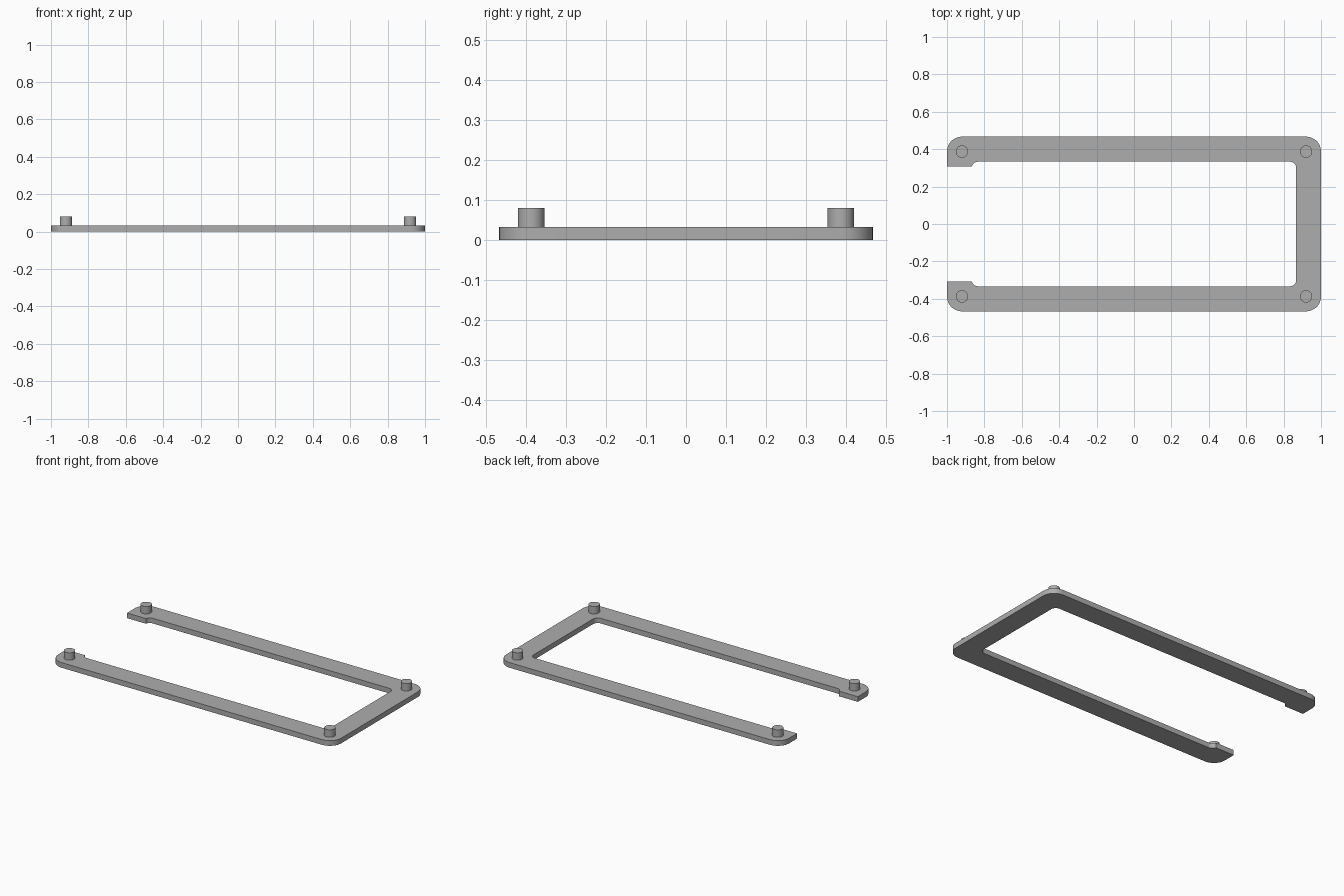
import bpy, bmesh
from math import sin, cos, asin, pi

if "Cube" in bpy.data.objects:
    bpy.data.objects.remove(bpy.data.objects["Cube"], do_unlink=True)

HALF_X, HALF_Y, THICK = 1.0, 0.467, 0.033
OUTER_R, INNER_R = 0.08, 0.033
HOLE_X, HOLE_Y, GAP_Y = 0.867, 0.333, 0.307
PEG_R, PEG_TOP = 0.033, 0.08
PEG_X, PEG_Y = HALF_X - OUTER_R, HALF_Y - OUTER_R

grey = bpy.data.materials.new("grey plastic")
grey.use_nodes = True
colour = (0.42, 0.42, 0.42, 1)
grey.diffuse_color = colour
grey.node_tree.nodes["Principled BSDF"].inputs["Base Color"].default_value = colour


def arc(cx, cy, r, start, end, steps=12):
    """Points along a circular arc, angles in radians."""
    angles = [start + (end - start) * i / steps for i in range(steps + 1)]
    return [(cx + r * cos(a), cy + r * sin(a)) for a in angles]


def finish(bm, name):
    bmesh.ops.recalc_face_normals(bm, faces=bm.faces)
    mesh = bpy.data.meshes.new(name)
    bm.to_mesh(mesh)
    bm.free()
    mesh.materials.append(grey)
    obj = bpy.data.objects.new(name, mesh)
    bpy.context.collection.objects.link(obj)
    bpy.ops.object.select_all(action="DESELECT")
    obj.select_set(True)
    bpy.context.view_layer.objects.active = obj
    bpy.ops.object.shade_smooth_by_angle(angle=0.6)
    return obj


# U-shaped plate: the back half of the outline, then its mirror image
hole_cx, hole_cy = HOLE_X - INNER_R, HOLE_Y - INNER_R
lip = pi - asin((GAP_Y - hole_cy) / INNER_R)
half = [(-HALF_X, GAP_Y)]
half += arc(-PEG_X, PEG_Y, OUTER_R, pi, pi / 2)
half += arc(PEG_X, PEG_Y, OUTER_R, pi / 2, 0)
inner = arc(hole_cx, hole_cy, INNER_R, 0, pi / 2)
inner += arc(-hole_cx, hole_cy, INNER_R, pi / 2, lip)
outline = half + [(x, -y) for x, y in reversed(half)]
outline += [(x, -y) for x, y in reversed(inner)] + inner

bm = bmesh.new()
base = bm.faces.new([bm.verts.new((x, y, 0)) for x, y in outline])
raised = bmesh.ops.extrude_face_region(bm, geom=[base], use_keep_orig=True)
top = [v for v in raised["geom"] if isinstance(v, bmesh.types.BMVert)]
bmesh.ops.translate(bm, verts=top, vec=(0, 0, THICK))
bmesh.ops.triangulate(bm, faces=[f for f in bm.faces if len(f.verts) > 4])
finish(bm, "frame_plate")

# Locating pegs, one at each corner
for side, sx in (("left", 1), ("right", -1)):
    for end, sy in (("front", -1), ("back", 1)):
        bm = bmesh.new()
        low = THICK - 0.003
        bmesh.ops.create_cone(bm, cap_ends=True, segments=40, radius1=PEG_R,
                              radius2=PEG_R, depth=PEG_TOP - low)
        bmesh.ops.translate(bm, verts=bm.verts,
                            vec=(sx * PEG_X, sy * PEG_Y, (PEG_TOP + low) / 2))
        finish(bm, f"{end}_{side}_peg")
